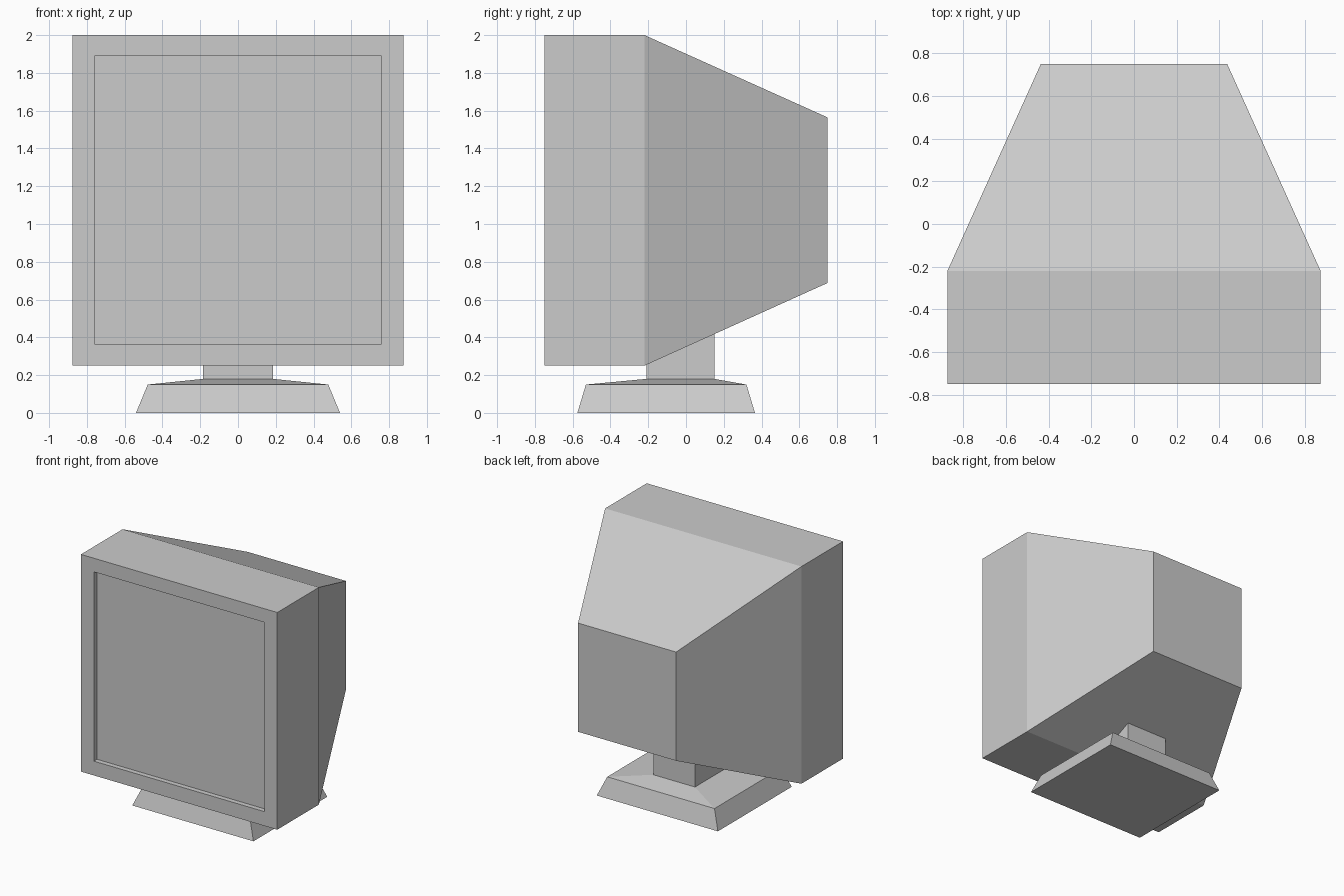
import bpy, bmesh

if "Cube" in bpy.data.objects:
    bpy.data.objects.remove(bpy.data.objects["Cube"])


def loft(name, rings):
    """Skin a stack of four-point rings and cap both ends."""
    bm = bmesh.new()
    loops = [[bm.verts.new(p) for p in ring] for ring in rings]
    for a, b in zip(loops, loops[1:]):
        for i in range(4):
            j = (i + 1) % 4
            bm.faces.new((a[i], a[j], b[j], b[i]))
    bm.faces.new(loops[0])
    bm.faces.new(loops[-1])
    bmesh.ops.recalc_face_normals(bm, faces=bm.faces)
    mesh = bpy.data.meshes.new(name)
    bm.to_mesh(mesh)
    bm.free()
    obj = bpy.data.objects.new(name, mesh)
    bpy.context.collection.objects.link(obj)
    return obj


def upright(y, half, z0, z1):
    return [(-half, y, z0), (half, y, z0), (half, y, z1), (-half, y, z1)]


def flat(z, half, y0, y1):
    return [(-half, y0, z), (half, y0, z), (half, y1, z), (-half, y1, z)]


# Housing: recessed screen, bezel, straight front shell, tapered rear
loft("monitor_housing", [
    upright(-0.71, 0.76, 0.365, 1.89),
    upright(-0.75, 0.76, 0.365, 1.89),
    upright(-0.75, 0.875, 0.25, 2.0),
    upright(-0.22, 0.875, 0.25, 2.0),
    upright(0.75, 0.437, 0.688, 1.564),
])

# Stand: flared foot, shallow sloping top and neck cut to the housing underside
neck_top = [(-0.185, -0.21, 0.256), (0.185, -0.21, 0.256),
            (0.185, 0.15, 0.42), (-0.185, 0.15, 0.42)]
loft("stand", [
    flat(0.0, 0.54, -0.575, 0.365),
    flat(0.15, 0.478, -0.53, 0.32),
    flat(0.18, 0.185, -0.21, 0.15),
    neck_top,
])
